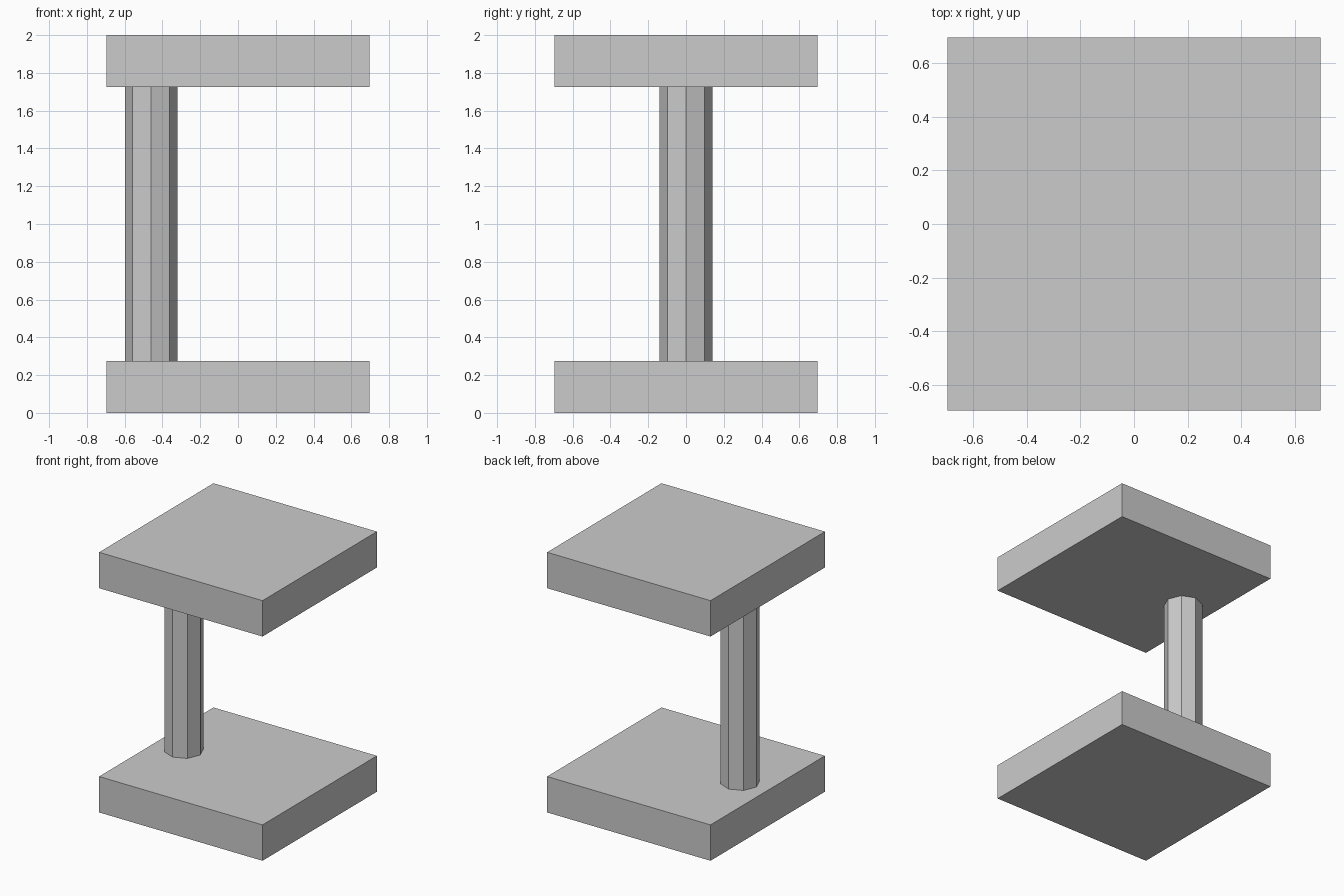
import bpy

if "Cube" in bpy.data.objects:
    bpy.data.objects.remove(bpy.data.objects["Cube"])

HALF = 0.695      # half width of the slabs
THICK = 0.276     # slab thickness
HEIGHT = 2.0


def slab(name, z_low):
    bpy.ops.mesh.primitive_cube_add(size=1, location=(0, 0, z_low + THICK / 2))
    obj = bpy.context.object
    obj.name = name
    obj.scale = (2 * HALF, 2 * HALF, THICK)
    bpy.ops.object.transform_apply(location=False, rotation=False, scale=True)


# Square base and matching top plate
slab("base_slab", 0)
slab("top_slab", HEIGHT - THICK)

# Off-centre octagonal column between the slabs, corners on the axes
bpy.ops.mesh.primitive_cylinder_add(
    vertices=8, radius=0.139, depth=HEIGHT - 2 * THICK,
    location=(-0.46, 0, HEIGHT / 2))
bpy.context.object.name = "column"
